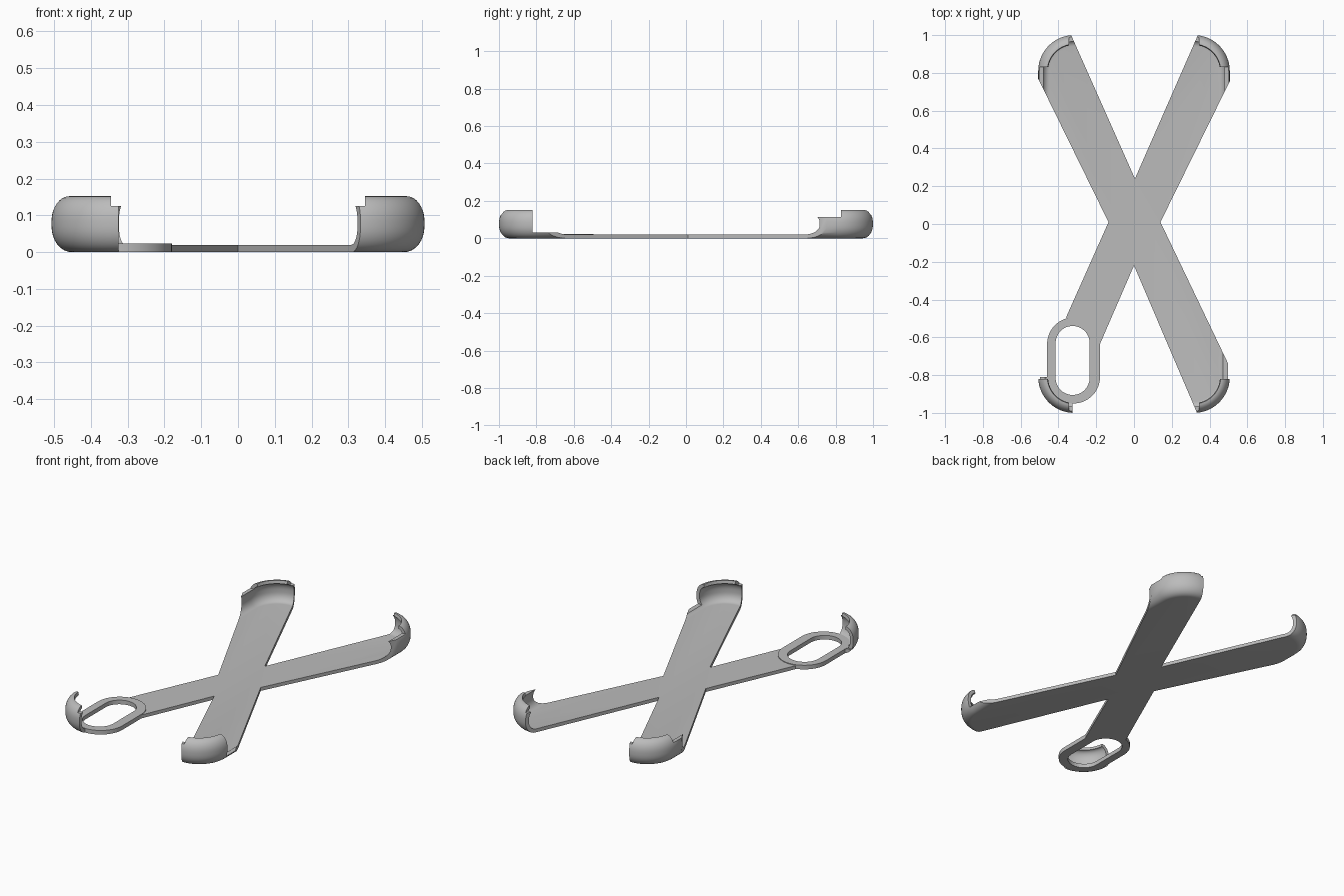
import bpy, bmesh, math

cube = bpy.data.objects.get("Cube")
if cube:
    bpy.data.objects.remove(cube, do_unlink=True)

grey = bpy.data.materials.new("plain grey")
grey.use_nodes = True
GREY = (0.5, 0.5, 0.5, 1)
grey.diffuse_color = GREY
grey.node_tree.nodes["Principled BSDF"].inputs["Base Color"].default_value = GREY

CX, CY, R = 0.317, 0.81, 0.19   # corner arc centre and radius


def rounded_loop(cx, cy, hx, hy, r, steps=16):
    """Rounded rectangle as a list of plan points."""
    pts = []
    for q, (sx, sy) in enumerate([(1, 1), (-1, 1), (-1, -1), (1, -1)]):
        for i in range(steps + 1):
            a = (q + i / steps) * math.pi / 2
            p = (cx + sx * hx + r * math.cos(a), cy + sy * hy + r * math.sin(a))
            if not pts or math.dist(p, pts[-1]) > 1e-5:
                pts.append(p)
    if math.dist(pts[0], pts[-1]) < 1e-5:
        pts.pop()
    return pts


def loft(name, layers, closed=False):
    """Skin a stack of (plan points, z) layers; cap the ends or close the ring."""
    bm = bmesh.new()
    rings = [[bm.verts.new((x, y, z)) for x, y in pts] for pts, z in layers]
    pairs = list(zip(rings, rings[1:]))
    if closed:
        pairs.append((rings[-1], rings[0]))
    else:
        bm.faces.new(rings[0])
        bm.faces.new(rings[-1])
    n = len(rings[0])
    for a, b in pairs:
        for i in range(n):
            j = (i + 1) % n
            bm.faces.new((a[i], a[j], b[j], b[i]))
    bmesh.ops.recalc_face_normals(bm, faces=bm.faces)
    mesh = bpy.data.meshes.new(name)
    bm.to_mesh(mesh)
    bm.free()
    mesh.materials.append(grey)
    ob = bpy.data.objects.new(name, mesh)
    bpy.context.collection.objects.link(ob)
    return ob


def prism(pts, z0, z1):
    return loft("cutter", [(pts, z0), (pts, z1)])


def box(x0, x1, y0, y1, z0, z1):
    return prism([(x0, y0), (x1, y0), (x1, y1), (x0, y1)], z0, z1)


def select(ob):
    bpy.ops.object.select_all(action='DESELECT')
    ob.select_set(True)
    bpy.context.view_layer.objects.active = ob


def cut(ob, cutter, operation='DIFFERENCE'):
    mod = ob.modifiers.new("cut", 'BOOLEAN')
    mod.operation, mod.object, mod.solver = operation, cutter, 'EXACT'
    select(ob)
    bpy.ops.object.modifier_apply(modifier=mod.name)
    bpy.data.objects.remove(cutter, do_unlink=True)


def shell(name):
    """Open tray with bulging sides and an inward lip."""
    def arc(inset, side, z_end, z_mid, up):
        # quarter ellipse between a floor or lip edge and the side wall
        out = []
        for i in range(9):
            a = i / 8 * math.pi / 2
            out.append((inset + (side - inset) * math.sin(a),
                        z_mid + (z_end - z_mid) * math.cos(a)))
        return out if up else out[::-1]
    profile = (arc(0.055, 0, 0, 0.07, True) + arc(0.048, 0, 0.152, 0.085, False)
               + arc(0.052, 0.02, 0.134, 0.085, True)
               + arc(0.06, 0.02, 0.02, 0.07, False))
    return loft(name, [(rounded_loop(0, 0, CX, CY, R - i), z) for i, z in profile])


def trim_lips(ob):
    # stepped ends of the lips and walls
    cut(ob, box(-0.8, 0.8, -0.82, 0.6, 0.03, 0.3))
    cut(ob, box(-0.8, 0.8, -0.815, 0.83, 0.115, 0.3))
    cut(ob, box(-0.345, 0.345, -1.2, 1.2, 0.125, 0.3))


# Crossed arms, three of them ending in corner grips
arms = shell("crossed_arms")
plan = [(0.14, 0.01), (0.652, 1.05), (0.36, 1.05), (0.005, 0.24),
        (-0.355, 1.05), (-0.645, 1.05), (-0.135, 0.01),
        (-0.36, -0.495), (-0.33, -0.52), (-0.22, -0.57), (-0.18, -0.635),
        (0, -0.22), (0.355, -1.05), (0.647, -1.05)]
cut(arms, prism(plan, -0.1, 0.3), 'INTERSECT')
trim_lips(arms)

# Corner grip beyond the ring
grip = shell("ring_corner_grip")
cut(grip, box(-0.7, -0.325, -1.2, -0.81, -0.1, 0.3), 'INTERSECT')
cut(grip, prism(rounded_loop(-0.32, -0.7225, 0, 0.0875, 0.13), -0.1, 0.03))
trim_lips(grip)

# Oblong ring around the opening
outer = rounded_loop(-0.32, -0.7225, 0, 0.0875, 0.14)
hole = rounded_loop(-0.325, -0.7225, 0, 0.0925, 0.09)
ring = loft("opening_ring", [(outer, 0), (outer, 0.024), (hole, 0.024), (hole, 0)], closed=True)

for ob in (arms, grip, ring):
    select(ob)
    bpy.ops.object.shade_smooth_by_angle(angle=math.radians(35))
